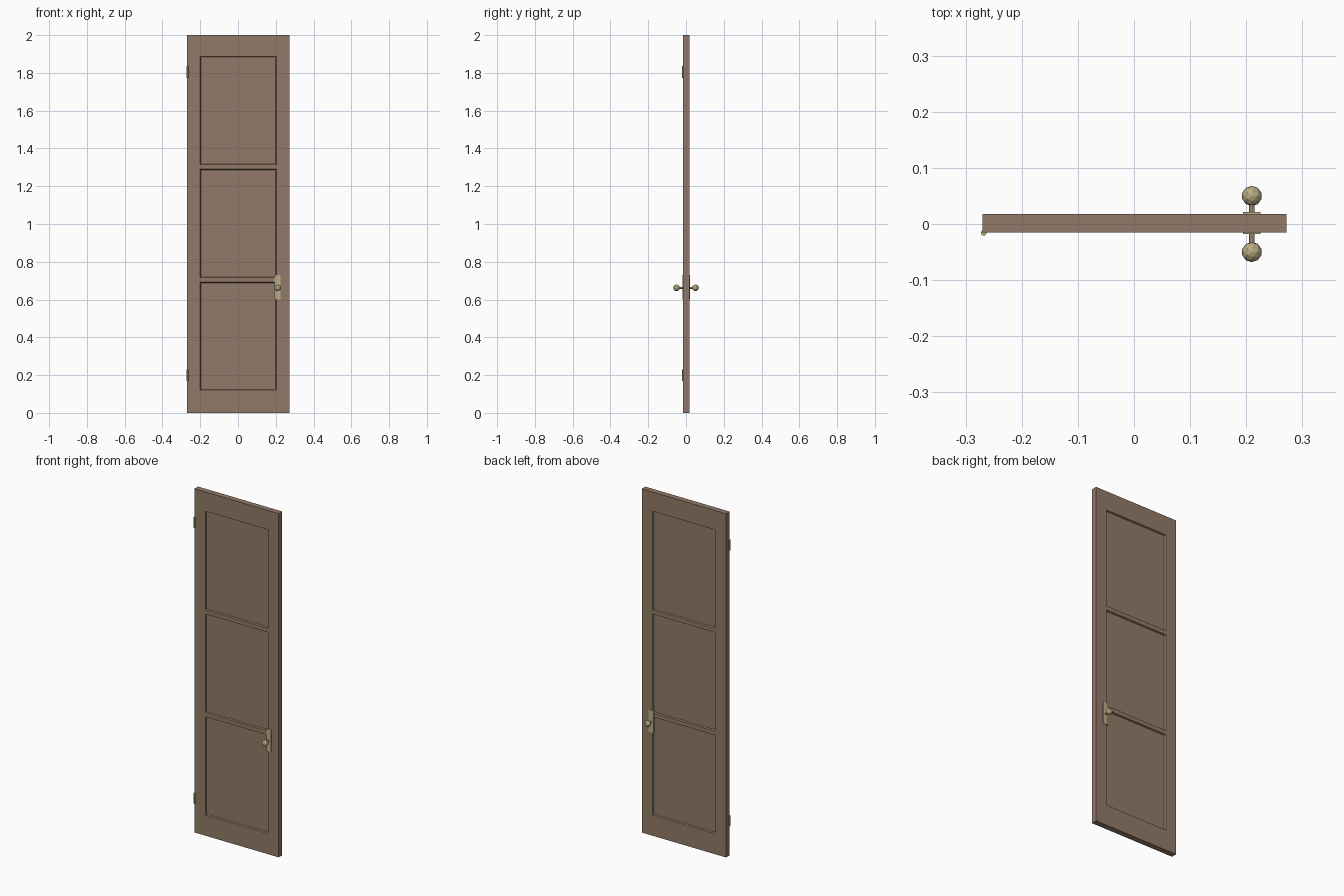
import bpy, bmesh, math
from mathutils import Matrix, Vector

if "Cube" in bpy.data.objects:
    bpy.data.objects.remove(bpy.data.objects["Cube"])


def material(name, rgb):
    m = bpy.data.materials.new(name)
    m.diffuse_color = (*rgb, 1)
    m.use_nodes = True
    m.node_tree.nodes["Principled BSDF"].inputs["Base Color"].default_value = m.diffuse_color
    return m


WOOD = material("brown wood", (0.29, 0.195, 0.138))
BRASS = material("pale brass", (0.50, 0.42, 0.23))


def add_object(name, bm, mat):
    bmesh.ops.recalc_face_normals(bm, faces=bm.faces)
    me = bpy.data.meshes.new(name)
    bm.to_mesh(me)
    bm.free()
    me.materials.append(mat)
    ob = bpy.data.objects.new(name, me)
    bpy.context.collection.objects.link(ob)
    return ob


def cylinder(name, radius, length, centre, sides, axis):
    bm = bmesh.new()
    rot = Vector((0, 0, 1)).rotation_difference(Vector(axis)).to_matrix().to_4x4()
    bmesh.ops.create_cone(bm, cap_ends=True, segments=sides, radius1=radius, radius2=radius,
                          depth=length, matrix=Matrix.Translation(centre) @ rot)
    return add_object(name, bm, BRASS)


# Door slab: a grid of rails and stiles, with panels sunk into both sides
FRONT, BACK = -0.015, 0.018
xs = [-0.27, -0.2, 0.203, 0.272]
zs = [0, 0.12, 0.692, 0.716, 1.29, 1.314, 1.888, 2]
bm = bmesh.new()
panels = []
for y in (FRONT, BACK):
    grid = [[bm.verts.new((x, y, z)) for z in zs] for x in xs]
    for i in range(len(xs) - 1):
        for k in range(len(zs) - 1):
            f = bm.faces.new((grid[i][k], grid[i + 1][k], grid[i + 1][k + 1], grid[i][k + 1]))
            if i == 1 and k % 2:
                panels.append(f)
# Close the slab edges between front and back
bmesh.ops.bridge_loops(bm, edges=[e for e in bm.edges if e.is_boundary])
bmesh.ops.recalc_face_normals(bm, faces=bm.faces)
bmesh.ops.inset_individual(bm, faces=panels, thickness=0.005, depth=-0.008)
add_object("door_slab", bm, WOOD)

# Handle set on each side: plate, stem and faceted knob
KX, KZ = 0.21, 0.662
for side, face, label in ((-1, FRONT, "front"), (1, BACK, "back")):
    bm = bmesh.new()
    bmesh.ops.create_cube(bm, size=1, matrix=Matrix.Translation((KX, face + side * -0.002, KZ + 0.003))
                          @ Matrix.Diagonal((0.031, 0.010, 0.13, 1)))
    add_object(label + "_handle_plate", bm, BRASS)
    cylinder(label + "_knob_stem", 0.005, 0.035, (KX, side * 0.0325, KZ), 8, (0, 1, 0))
    bm = bmesh.new()
    bmesh.ops.create_icosphere(bm, subdivisions=2, radius=0.018,
                               matrix=Matrix.Translation((KX, side * 0.05, KZ)))
    add_object(label + "_knob", bm, BRASS)

# Hinge barrels on the left front edge
for z, label in ((0.2, "lower"), (1.805, "upper")):
    cylinder(label + "_hinge", 0.005, 0.062, (-0.268, -0.016, z), 8, (0, 0, 1))
